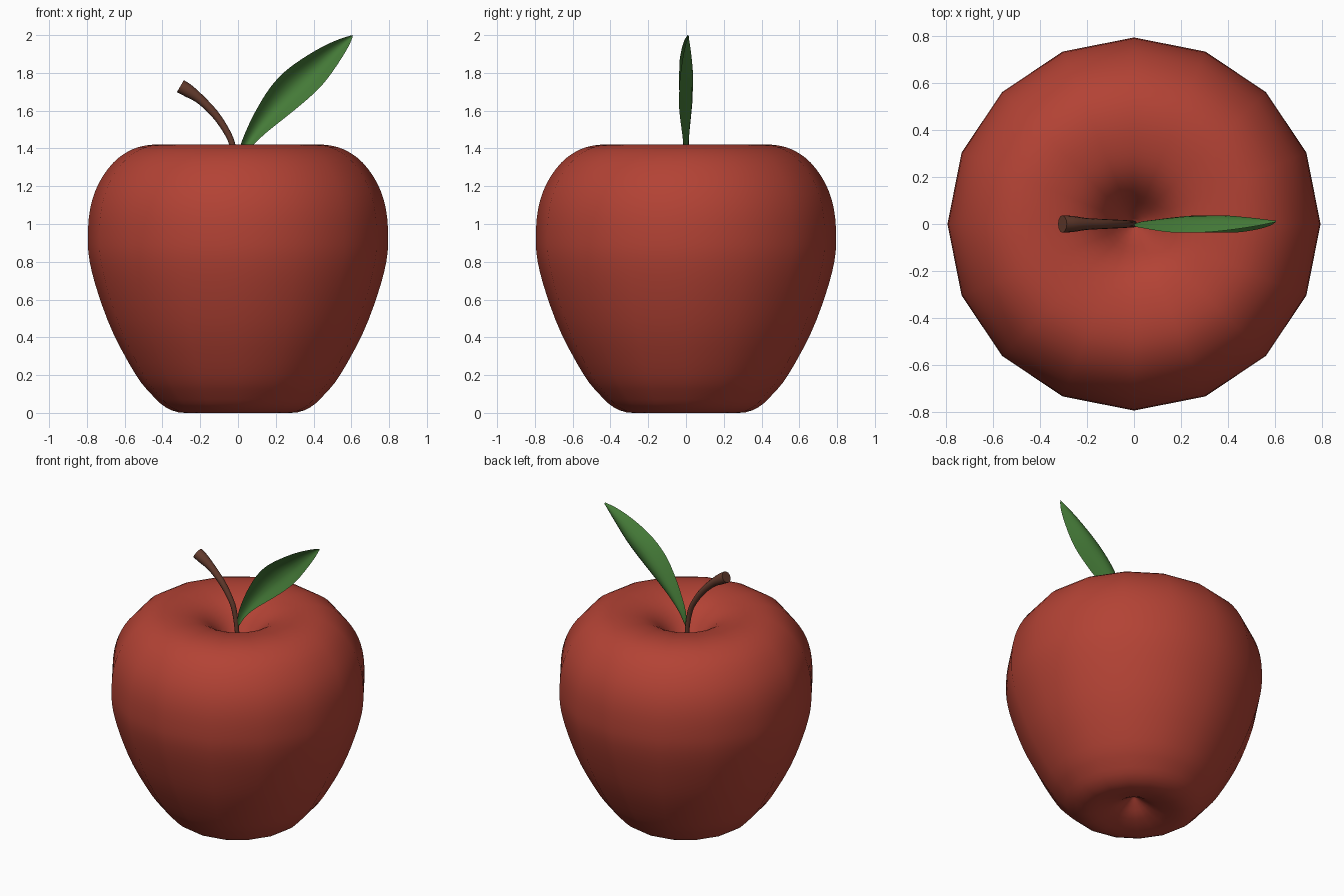
import bpy, math
from mathutils import Vector

if "Cube" in bpy.data.objects:
    bpy.data.objects.remove(bpy.data.objects["Cube"])


def spline(pts, n):
    """Catmull-Rom through pts, n samples per span."""
    p = [Vector(q) for q in pts]
    p = [2 * p[0] - p[1]] + p + [2 * p[-1] - p[-2]]
    out = []
    for i in range(1, len(p) - 2):
        a, b, c, d = p[i - 1:i + 3]
        for k in range(n):
            t = k / n
            out.append(0.5 * (2 * b + (c - a) * t + (2 * a - 5 * b + 4 * c - d) * t * t
                              + (3 * b - a - 3 * c + d) * t ** 3))
    return out + [p[-2]]


def make(name, verts, faces, color):
    me = bpy.data.meshes.new(name)
    me.from_pydata(verts, [], faces)
    me.update()
    mat = bpy.data.materials.new(name + "_colour")
    mat.diffuse_color = (*color, 1)
    mat.use_nodes = True
    mat.node_tree.nodes["Principled BSDF"].inputs["Base Color"].default_value = mat.diffuse_color
    me.materials.append(mat)
    ob = bpy.data.objects.new(name, me)
    bpy.context.collection.objects.link(ob)
    bpy.ops.object.select_all(action='DESELECT')
    ob.select_set(True)
    bpy.context.view_layer.objects.active = ob
    bpy.ops.object.shade_smooth_by_angle(angle=math.radians(50))
    return ob


def bridge(rows, n):
    """Quads joining consecutive closed rings of n vertices."""
    return [(r * n + i, r * n + (i + 1) % n, (r + 1) * n + (i + 1) % n, (r + 1) * n + i)
            for r in range(rows - 1) for i in range(n)]


# apple body: 16-sided lathe with dimples at both ends
SIDES = 16
profile = spline([(0, 0.12), (0.06, 0.075), (0.14, 0.03), (0.28, 0.0), (0.38, 0.028), (0.46, 0.1),
                  (0.54, 0.2), (0.66, 0.42), (0.74, 0.63), (0.785, 0.8), (0.795, 0.93),
                  (0.783, 1.08), (0.74, 1.21), (0.66, 1.325), (0.56, 1.395), (0.45, 1.42),
                  (0.33, 1.41), (0.23, 1.375), (0.15, 1.31), (0.07, 1.2), (0, 1.12)], 3)
ring = profile[1:-1]
verts = [(p.x * math.cos(a), p.x * math.sin(a), p.y) for p in ring
         for a in (2 * math.pi * i / SIDES for i in range(SIDES))]
faces = bridge(len(ring), SIDES)
lo, hi, last = len(verts), len(verts) + 1, (len(ring) - 1) * SIDES
verts += [(0, 0, profile[0].y), (0, 0, profile[-1].y)]
for i in range(SIDES):
    j = (i + 1) % SIDES
    faces += [(lo, j, i), (hi, last + i, last + j)]
make("apple_body", verts, faces, (0.45, 0.055, 0.035))

# stem: curved tube flaring at the tip; each point is x, z, radius
N = 12
path = spline([(0, 1.1, 0.014), (-0.008, 1.28, 0.014), (-0.03, 1.42, 0.016), (-0.066, 1.5, 0.018),
               (-0.125, 1.585, 0.021), (-0.2, 1.66, 0.025), (-0.26, 1.703, 0.034),
               (-0.305, 1.73, 0.037)], 3)
verts = []
for k, p in enumerate(path):
    d = path[min(k + 1, len(path) - 1)] - path[max(k - 1, 0)]
    nx, nz = Vector((d.y, -d.x)).normalized()
    for i in range(N):
        a = 2 * math.pi * i / N
        c, s = p.z * math.cos(a), p.z * math.sin(a)
        verts.append((p.x + nx * c, s, p.y + nz * c))
faces = bridge(len(path), N)
faces += [tuple(range(N))[::-1], tuple(range(len(verts) - N, len(verts)))]
make("stem", verts, faces, (0.13, 0.045, 0.027))

# leaf: thin sheet cupped towards the front, between upper and lower edge curves
upper = spline([(0, 1.31), (0.008, 1.40), (0.05, 1.51), (0.10, 1.61), (0.165, 1.715), (0.24, 1.80),
                (0.34, 1.875), (0.45, 1.94), (0.54, 1.98), (0.605, 2.0)], 3)
lower = spline([(0.004, 1.31), (0.065, 1.40), (0.14, 1.475), (0.22, 1.54), (0.31, 1.612),
                (0.40, 1.69), (0.47, 1.765), (0.54, 1.865), (0.585, 1.94), (0.605, 1.985)], 3)
M = 8
verts, faces = [], []
for k, (u, l) in enumerate(zip(upper, lower)):
    w = min(1, (u - l).length / 0.18)
    tip = 0.012 * (k / (len(upper) - 1)) ** 4
    for i in range(M + 1):
        t = i / M
        q = u.lerp(l, t)
        verts.append((q.x, tip + w * (0.035 - 0.072 * (2 * t - 1) ** 2), q.y))
for k in range(len(upper) - 1):
    for i in range(M):
        a = k * (M + 1) + i
        faces.append((a, a + 1, a + M + 2, a + M + 1))
make("leaf", verts, faces, (0.06, 0.2, 0.04))
